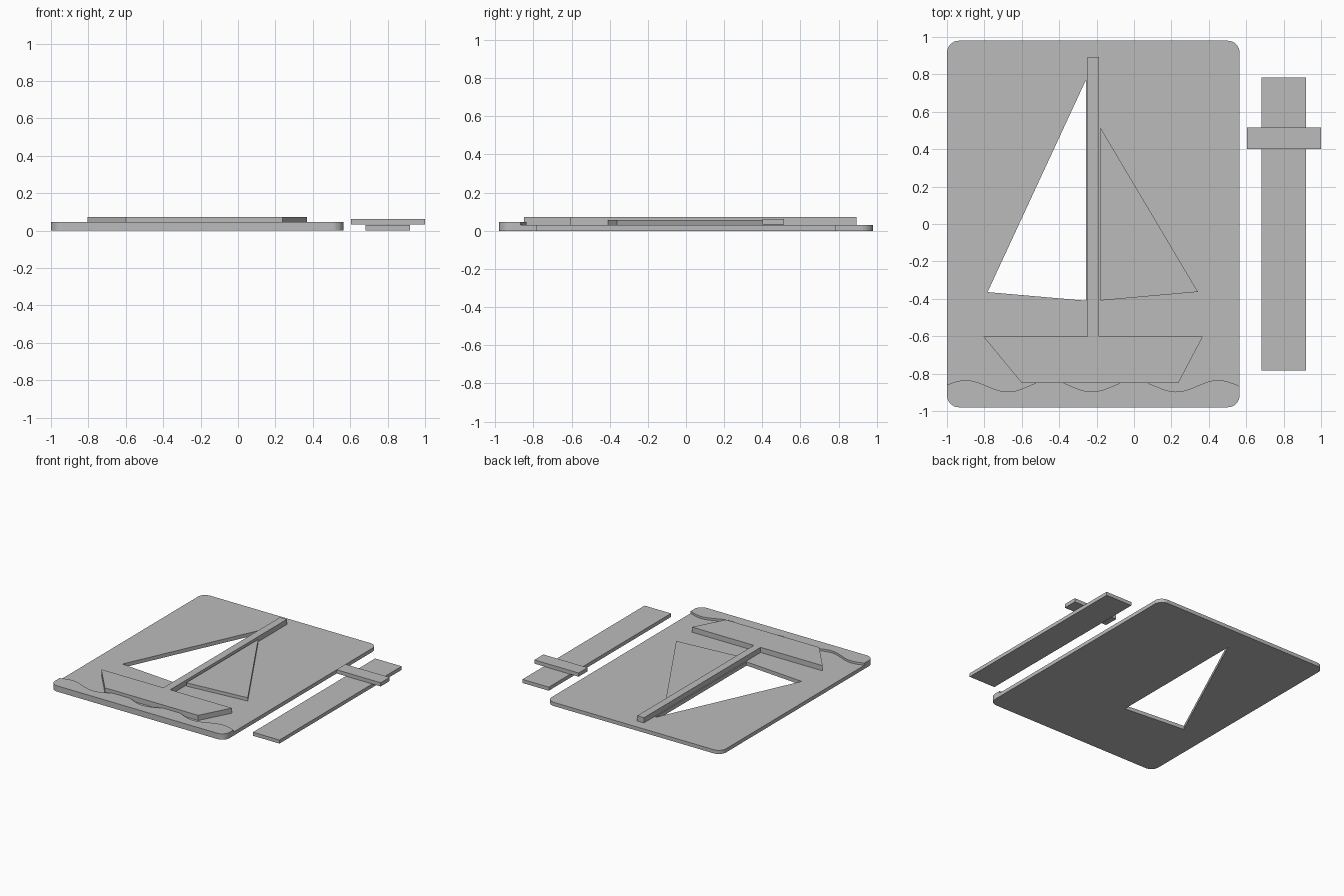
import bpy, bmesh, math
from mathutils import Vector

cube = bpy.data.objects.get("Cube")
if cube:
    bpy.data.objects.remove(cube, do_unlink=True)

grey = bpy.data.materials.new("plain_grey")
grey.use_nodes = True
COLOR = (0.5, 0.5, 0.5, 1)
grey.diffuse_color = COLOR
grey.node_tree.nodes["Principled BSDF"].inputs["Base Color"].default_value = COLOR


def slab(name, loops, z0, z1):
    """Extrude flat outlines from z0 to z1; loops after the first are holes."""
    bm = bmesh.new()
    edges = []
    for loop in loops:
        vs = [bm.verts.new((x, y, z0)) for x, y in loop]
        edges += [bm.edges.new((a, b)) for a, b in zip(vs, vs[1:] + vs[:1])]
    bmesh.ops.triangle_fill(bm, edges=edges, use_beauty=True)
    top = bmesh.ops.extrude_face_region(bm, geom=bm.faces[:], use_keep_orig=True)
    bmesh.ops.translate(bm, vec=Vector((0, 0, z1 - z0)),
                        verts=[g for g in top["geom"] if isinstance(g, bmesh.types.BMVert)])
    bmesh.ops.recalc_face_normals(bm, faces=bm.faces[:])
    mesh = bpy.data.meshes.new(name)
    bm.to_mesh(mesh)
    bm.free()
    mesh.materials.append(grey)
    ob = bpy.data.objects.new(name, mesh)
    bpy.context.collection.objects.link(ob)
    return ob


def rect(x0, x1, y0, y1):
    return [(x0, y0), (x1, y0), (x1, y1), (x0, y1)]


def arc(cx, cy, r, start, steps=8):
    """Quarter circle, counter-clockwise from a start angle in degrees."""
    return [(cx + r * math.cos(a), cy + r * math.sin(a))
            for a in (math.radians(start + 90 * i / steps) for i in range(steps + 1))]


LEFT, RIGHT, HALF, R = -1.0, 0.565, 0.98, 0.065
BASE = 0.03
RAISED = 0.072

# Rounded backing board with the open sail window
front_corners = (arc(LEFT + R, -HALF + R, R, 180) + arc(RIGHT - R, -HALF + R, R, 270))
back_corners = (arc(RIGHT - R, HALF - R, R, 0) + arc(LEFT + R, HALF - R, R, 90))
window = [(-0.257, 0.77), (-0.783, -0.364), (-0.257, -0.41)]
slab("backing_board", [front_corners + back_corners, window], 0, BASE)

# Water strip with a wavy rear edge
STEPS = 64
crest = []
for i in range(STEPS + 1):
    x = RIGHT + (LEFT - RIGHT) * i / STEPS
    crest.append((x, -0.866 + 0.031 * math.cos(2 * math.pi * x / 0.45)))
slab("water", [front_corners + crest], BASE, 0.047)

# Raised hull and mast in one outline
slab("hull_and_mast", [[(-0.6, -0.85), (0.237, -0.85), (0.368, -0.602),
                        (-0.187, -0.602), (-0.187, 0.893), (-0.248, 0.893),
                        (-0.248, -0.602), (-0.805, -0.602)]], BASE, RAISED)

# Solid sail
slab("solid_sail", [[(-0.178, 0.513), (-0.178, -0.409), (0.342, -0.363)]], BASE, 0.057)

# Separate stand strip with its cross bar
slab("stand_strip", [rect(0.683, 0.92, -0.783, 0.783)], 0, 0.029)
slab("stand_cross_bar", [rect(0.603, 1.0, 0.4, 0.515)], 0.033, 0.063)
